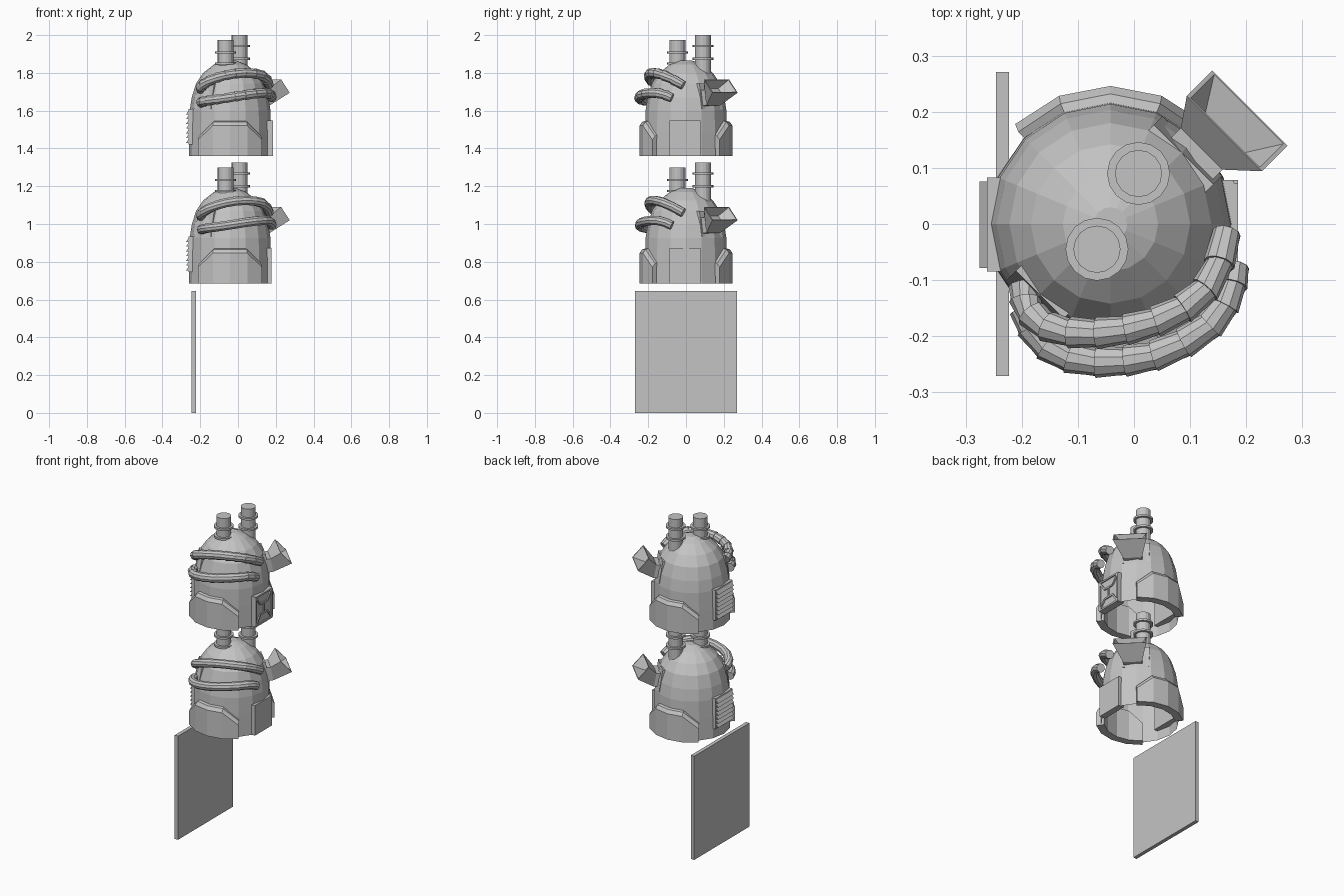
import bpy, bmesh, math
from mathutils import Vector

if "Cube" in bpy.data.objects:
    bpy.data.objects.remove(bpy.data.objects["Cube"])

CX = -0.042          # dome axis
N = 16               # sides of the dome
grey = bpy.data.materials.new("plain_grey")
grey.diffuse_color = (0.55, 0.55, 0.55, 1)
grey.use_nodes = True
grey.node_tree.nodes["Principled BSDF"].inputs["Base Color"].default_value = grey.diffuse_color


def loft(name, loops, z0=0, caps=(True, True), parent=None):
    """Skin a list of equal loops; parts given the same bmesh are merged."""
    bm = parent or bmesh.new()
    rows = [[bm.verts.new((p[0], p[1], p[2] + z0)) for p in lp] for lp in loops]
    n = len(rows[0])
    for a, b in zip(rows, rows[1:]):
        for i in range(n):
            j = (i + 1) % n
            bm.faces.new((a[i], a[j], b[j], b[i]))
    if caps[0]:
        bm.faces.new(rows[0][::-1])
    if caps[1]:
        bm.faces.new(rows[-1])
    if parent is None:
        finish(name, bm)


def finish(name, bm):
    bmesh.ops.recalc_face_normals(bm, faces=bm.faces[:])
    me = bpy.data.meshes.new(name)
    bm.to_mesh(me)
    bm.free()
    me.materials.append(grey)
    ob = bpy.data.objects.new(name, me)
    bpy.context.collection.objects.link(ob)


def box(name, x, y, z, z0=0, parent=None):
    loft(name, [[(x[0], y[0], h), (x[1], y[0], h), (x[1], y[1], h), (x[0], y[1], h)] for h in z],
         z0, parent=parent)


def ring(cx, cy, r, z, n):
    return [(cx + r * math.cos(2 * math.pi * i / n), cy + r * math.sin(2 * math.pi * i / n), z)
            for i in range(n)]


def turned(name, cx, cy, profile, n, z0, caps=(True, True)):
    loft(name, [ring(cx, cy, r, z, n) for r, z in profile], z0, caps)


def spline(pts, t):
    """Catmull-Rom position along the points, t in 0..1."""
    p = [Vector(q) for q in pts]
    p = [2 * p[0] - p[1]] + p + [2 * p[-1] - p[-2]]
    f = t * (len(pts) - 1)
    i = min(int(f), len(pts) - 2)
    f -= i
    a, b, c, d = p[i:i + 4]
    return 0.5 * (2 * b + (c - a) * f + (2 * a - 5 * b + 4 * c - d) * f * f
                  + (3 * b - a - 3 * c + d) * f ** 3)


def hose(name, pts, ribbed, z0):
    segs, sides, loops = 11, 10, []
    for k in range(segs + 1):
        t = k / segs
        c = spline(pts, t)
        tan = (spline(pts, min(1, t + 0.02)) - spline(pts, max(0, t - 0.02))).normalized()
        u = tan.cross(Vector((0, 0, 1))).normalized()
        v = u.cross(tan)
        radii = (0.0255,)
        if ribbed:
            radii = (0.0245, 0.0285) if 0 < k < segs else ((0.0285,) if k == 0 else (0.0245,))
        for r in radii:
            loops.append([c + r * (u * math.cos(2 * math.pi * i / sides)
                                   + v * math.sin(2 * math.pi * i / sides)) for i in range(sides)])
    loft(name, loops, z0)


def diag(sx, sy, cx=0.0):
    """Frame facing a diagonal: u outward, w sideways, z up."""
    d = Vector((sx, sy, 0)).normalized()
    s = Vector((d.y, -d.x, 0))
    return lambda u, w, z: Vector((cx, 0, z)) + d * u + s * w


def quad(f, ub, ut, w0, w1, zb, zt):
    return [f(ub, w0, zb), f(ub, w1, zb), f(ut, w1, zt), f(ut, w0, zt)]


def side_armour(name, side, z0):
    """Raised chamfered panel wrapping four sides of the dome."""
    tops = (0.11, 0.185, 0.185, 0.185, 0.11)

    def col(i, r, z, spread=1.0):
        a = math.radians(side * 90 + (i - 2) * 22.5 * spread)
        return (CX + r * math.cos(a), r * math.sin(a), z)
    loops = []
    for i in range(5):
        s = 0.97
        loops.append([col(i, 0.20, 0), col(i, 0.246, 0, s),
                      col(i, 0.246, tops[i] - 0.024, s), col(i, 0.232, tops[i] - 0.004),
                      col(i, 0.20, tops[i] + 0.004)])
    loft(name, loops, z0)


def bar(bm, a, b, w, x, z0):
    """Flat strip in the y-z plane."""
    a, b = Vector(a), Vector(b)
    d = (b - a).normalized() * w
    nrm = Vector((-d.y, d.x))
    loops = []
    for p in (a, b):
        l, r = p + nrm, p - nrm
        loops.append([(x[0], l.x, l.y), (x[1], l.x, l.y), (x[1], r.x, r.y), (x[0], r.x, r.y)])
    loft("", loops, z0, parent=bm)


LOW = [(-.195, -.15, .285), (-.17, -.205, .292), (-.11, -.24, .30), (-.03, -.245, .312),
       (.05, -.23, .325), (.13, -.185, .334), (.168, -.13, .33), (.18, -.075, .307)]
HIGH = [(-.195, -.11, .355), (-.19, -.15, .372), (-.15, -.185, .40), (-.08, -.195, .424),
        (0, -.185, .438), (.08, -.155, .438), (.14, -.10, .42), (.165, -.015, .375)]


def dome_unit(tag, z0, detailed):
    # shell, open underneath
    turned(tag + "_dome", CX, 0,
           [(.218, 0), (.217, .13), (.214, .24), (.203, .31), (.180, .385), (.142, .44),
            (.085, .485), (.03, .506)], N, z0, (False, True))
    side_armour(tag + "_front_armour", -1, z0)
    side_armour(tag + "_back_armour", 1, z0)

    # chimneys with flanges
    for part, x, y, top, rims in (("front_pipe", -.066, -.045, .613, (.49, .548)),
                                  ("back_pipe", .008, .09, .64, (.515, .582))):
        prof = [(.042, .40)]
        for h in rims:
            prof += [(.042, h - .006), (.056, h - .006), (.056, h + .006), (.042, h + .006)]
        turned(tag + "_" + part, x, y, prof + [(.042, top)], 16, z0)

    # louvred vent on the left
    bm = bmesh.new()
    box("", (-.262, -.22), (-.085, .083), (.06, .25), z0, bm)
    for k in range(7):
        z = .07 + k * .025
        loft("", [[(-.255, y, z), (-.275, y, z), (-.262, y, z + .019), (-.255, y, z + .019)]
                  for y in (-.078, .076)], z0, parent=bm)
    finish(tag + "_vent", bm)

    # hatch on the right
    bm = bmesh.new()
    box("", (.14, .178), (-.088, .078), (0, .187), z0, bm)
    if detailed:
        x = (.17, .185)
        y0, y1, t, b = -.083, .073, .182, .005
        m0, m1, mt, mb, my = -.04, .03, .125, .062, -.005
        for p, q in (((y0, b), (y0, t)), ((y1, b), (y1, t)), ((y0, b), (y1, b)), ((y0, t), (y1, t)),
                     ((y0, t), (m0, mt)), ((y1, t), (m1, mt)), ((y0, b), (m0, mb)),
                     ((y1, b), (m1, mb)), ((m0, mt), (m1, mt)), ((m0, mb), (m1, mb)),
                     ((my, mb), (my, mt))):
            bar(bm, p, q, .005, x, z0)
    finish(tag + "_hatch", bm)

    # flared horn on its mounting plate, back right
    f = diag(1, 1)
    loft(tag + "_horn_plate", [quad(f, .10, .08, -.10, .05, .25, .385),
                               quad(f, .172, .150, -.10, .05, .25, .385)], z0)
    mouth = quad(f, .292, .228, -.095, .095, .335, .405)
    mid = sum(mouth, Vector()) / 4
    lip = [mid + (p - mid) * .92 for p in mouth]
    pit = [mid + (p - mid) * .5 - f(.05, 0, .03) for p in mouth]
    loft(tag + "_horn", [quad(f, .13, .12, -.062, .043, .262, .345),
                         quad(f, .195, .180, -.062, .043, .268, .35), mouth, lip, pit], z0)

    # hose mount and hoses, front
    g = diag(-1, -1, CX)
    loft(tag + "_hose_plate", [quad(g, .10, .08, -.06, .06, .25, .39),
                               quad(g, .205, .178, -.06, .06, .25, .39)], z0)
    hose(tag + "_lower_hose", LOW, detailed, z0)
    hose(tag + "_upper_hose", HIGH, detailed, z0)


box("flat_sheet", (-.246, -.223), (-.271, .271), (0, .645))
dome_unit("plain", 0.685, False)
dome_unit("detailed", 1.36, True)
